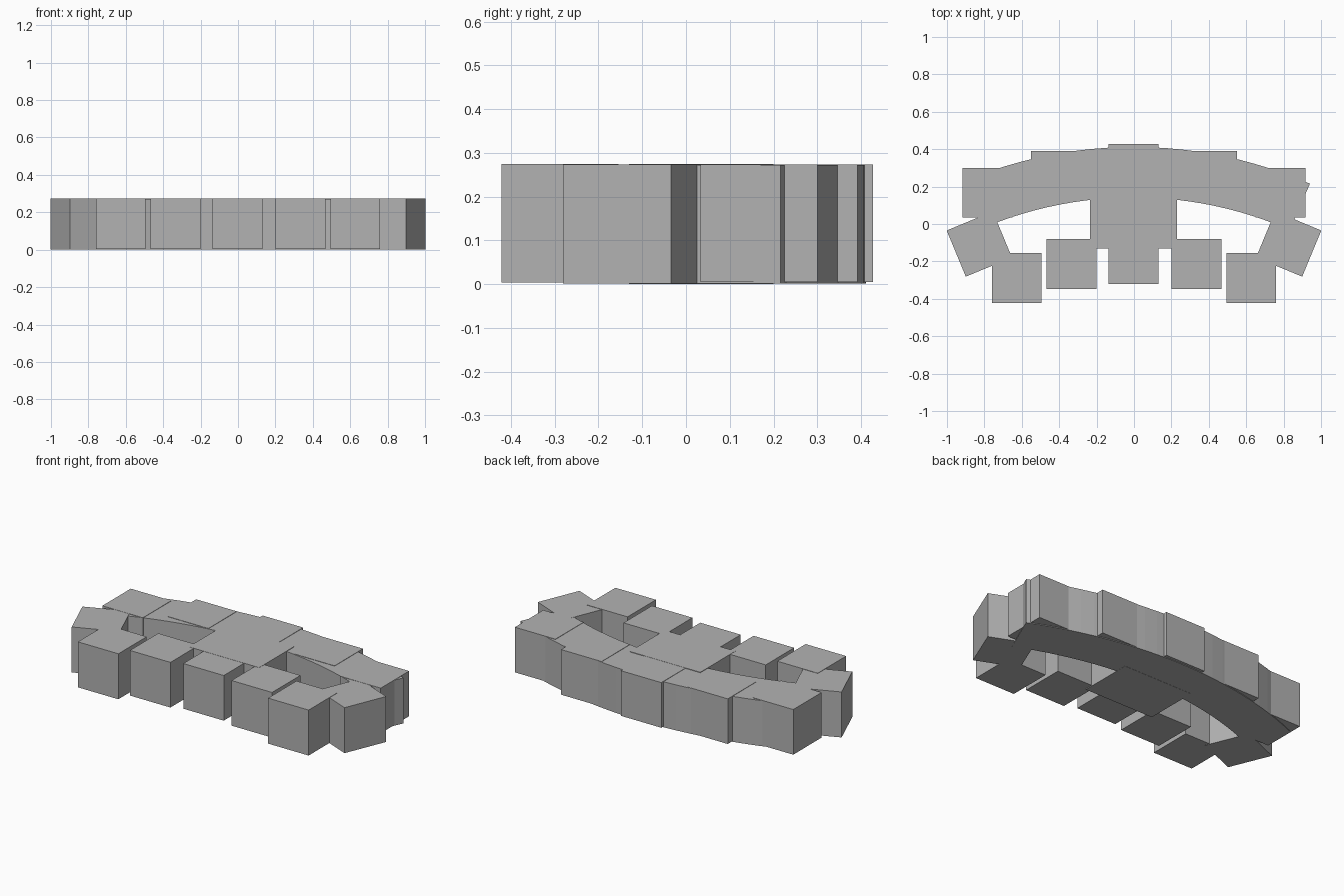
import bpy, bmesh, math
from mathutils import Matrix

if "Cube" in bpy.data.objects:
    bpy.data.objects.remove(bpy.data.objects["Cube"])

grey = bpy.data.materials.new("plain_grey")
grey.diffuse_color = (0.45, 0.45, 0.45, 1)
grey.use_nodes = True
grey.node_tree.nodes["Principled BSDF"].inputs["Base Color"].default_value = grey.diffuse_color


def prism(name, outline, z0, z1):
    """Extrude a counter-clockwise outline from z0 to z1."""
    bm = bmesh.new()
    base = bm.faces.new([bm.verts.new((x, y, z0)) for x, y in outline])
    top = bmesh.ops.extrude_face_region(bm, geom=[base])["geom"]
    bmesh.ops.translate(bm, vec=(0, 0, z1 - z0),
                        verts=[v for v in top if isinstance(v, bmesh.types.BMVert)])
    if base.is_valid is False or len(bm.faces) < len(outline) + 2:
        bm.faces.new([v for v in bm.verts if abs(v.co.z - z0) < 1e-6])
    bmesh.ops.recalc_face_normals(bm, faces=bm.faces[:])
    mesh = bpy.data.meshes.new(name)
    bm.to_mesh(mesh)
    bm.free()
    mesh.materials.append(grey)
    obj = bpy.data.objects.new(name, mesh)
    bpy.context.collection.objects.link(obj)
    return obj


def block(name, cx, cy, sx, sy, z0, z1, turn=0):
    """Rectangular block, turned about z in degrees."""
    rot = Matrix.Rotation(math.radians(turn), 2)
    corners = [(-1, -1), (1, -1), (1, 1), (-1, 1)]
    pts = []
    for a, b in corners:
        x = a * sx / 2
        y = b * sy / 2
        pts.append((cx + rot[0][0] * x + rot[0][1] * y,
                    cy + rot[1][0] * x + rot[1][1] * y))
    return prism(name, pts, z0, z1)


S = 0.267  # side of a cube unit

# Centre units
block("front_centre_unit", -0.003, -0.187, S, S, 0.005, 0.274)
block("back_centre_unit", -0.003, 0.294, S, S, 0.005, 0.274)

# Paired units on both sides
for side, label in ((-1, "left"), (1, "right")):
    block(f"front_inner_unit_{label}", side * 0.335, -0.215, S, S, 0.005, 0.274)
    block(f"front_outer_unit_{label}", side * 0.627, -0.288, S, S, 0.004, 0.275)
    block(f"back_inner_unit_{label}", side * 0.416, 0.258, S, S, 0.005, 0.274)
    block(f"back_outer_unit_{label}", side * 0.784, 0.167, S, S, 0.005, 0.274)
    block(f"corner_unit_{label}", side * 0.827, -0.107, S, S, 0.002, 0.273,
          -side * 22.5)

# Central hall linking front and back
block("central_hall", -0.002, 0.035, 0.465, 0.33, 0.0, 0.275)

# Curved corridor along the back
CY, R_IN, R_OUT, STEPS = -1.938, 2.08, 2.35, 24
angles = [math.radians(-22.6 + (23.6 + 22.6) * i / STEPS) for i in range(STEPS + 1)]
inner = [(R_IN * math.sin(a), CY + R_IN * math.cos(a)) for a in angles]
outer = [(R_OUT * math.sin(a), CY + R_OUT * math.cos(a)) for a in reversed(angles)]
prism("curved_corridor", inner + outer, 0.001, 0.272)
